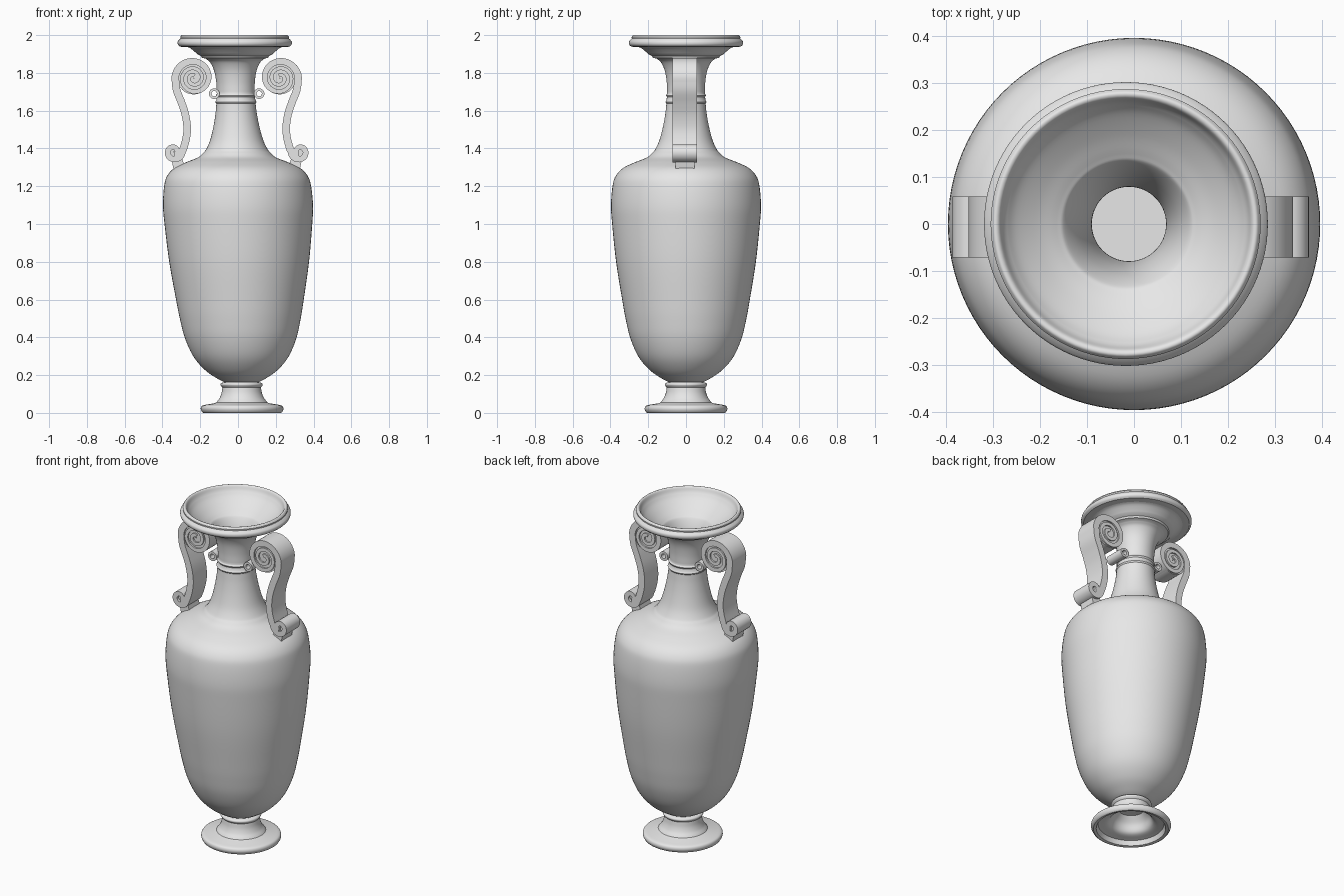
import bpy, bmesh, math
from mathutils import Vector

if "Cube" in bpy.data.objects:
    bpy.data.objects.remove(bpy.data.objects["Cube"])

stone = bpy.data.materials.new("grey stone")
stone.diffuse_color = (0.8, 0.8, 0.8, 1)
stone.use_nodes = True
stone.node_tree.nodes["Principled BSDF"].inputs["Base Color"].default_value = stone.diffuse_color


def finish(name, bm, angle=35):
    me = bpy.data.meshes.new(name)
    bm.to_mesh(me)
    bm.free()
    ob = bpy.data.objects.new(name, me)
    bpy.context.collection.objects.link(ob)
    me.materials.append(stone)
    bpy.ops.object.select_all(action='DESELECT')
    ob.select_set(True)
    bpy.context.view_layer.objects.active = ob
    bpy.ops.object.shade_smooth_by_angle(angle=math.radians(angle))
    return ob


def smooth(pts, n=5):
    """Curve through all points (Catmull-Rom)."""
    p = [Vector(q) for q in pts]
    p = [2 * p[0] - p[1]] + p + [2 * p[-1] - p[-2]]
    out = []
    for i in range(1, len(p) - 2):
        a, b, c, d = p[i - 1:i + 3]
        for k in range(n):
            t = k / n
            out.append(0.5 * (2 * b + (c - a) * t + (2 * a - 5 * b + 4 * c - d) * t * t
                              + (3 * b - a - 3 * c + d) * t ** 3))
    return out + [p[-2]]


def lathe(name, profile, segs=96):
    """Revolve (radius, z) points about an axis that leans slightly to -x."""
    bm = bmesh.new()
    rings = []
    for r, z in profile:
        cx = 0.022 - 0.02 * z
        if r < 1e-5:
            rings.append([bm.verts.new((cx, 0, z))] * segs)
        else:
            rings.append([bm.verts.new((cx + r * math.cos(a), r * math.sin(a), z))
                          for a in (2 * math.pi * j / segs for j in range(segs))])
    for lo, hi in zip(rings, rings[1:]):
        for j in range(segs):
            k = (j + 1) % segs
            quad = list(dict.fromkeys((lo[j], lo[k], hi[k], hi[j])))
            bm.faces.new(quad)
    return finish(name, bm)


# Foot: hollow underside, plate, concave stem and collar
lathe("foot",
      [(0, 0.13)] + smooth([(0.07, 0.125), (0.10, 0.09), (0.125, 0.045), (0.18, 0.03)])
      + [(0.19, 0.003), (0.205, 0.0)]
      + smooth([(0.212, 0.004), (0.219, 0.02), (0.214, 0.036), (0.195, 0.043)], 3)
      + [(0.15, 0.05), (0.135, 0.055)]
      + smooth([(0.13, 0.062), (0.117, 0.08), (0.107, 0.105), (0.102, 0.135)])
      + smooth([(0.107, 0.14), (0.112, 0.149), (0.107, 0.158), (0.09, 0.163)], 3)
      + [(0.09, 0.175)])

# Body: egg-shaped belly up to the shoulder
lathe("body", smooth([
    (0.085, 0.16), (0.125, 0.18), (0.19, 0.225), (0.25, 0.295), (0.293, 0.39),
    (0.318, 0.49), (0.338, 0.6), (0.37, 0.8), (0.391, 1.0), (0.397, 1.1),
    (0.389, 1.2), (0.373, 1.253), (0.335, 1.295), (0.27, 1.327), (0.205, 1.353),
    (0.172, 1.383)]))

# Neck: flare, two raised bands, throat under the rim
lathe("neck",
      smooth([(0.18, 1.375), (0.165, 1.392), (0.142, 1.44), (0.123, 1.51),
              (0.11, 1.58), (0.104, 1.635)])
      + smooth([(0.104, 1.638), (0.109, 1.646), (0.104, 1.654)], 3)
      + [(0.101, 1.672)]
      + smooth([(0.102, 1.674), (0.106, 1.681), (0.101, 1.688)], 3)
      + smooth([(0.1, 1.69), (0.102, 1.75), (0.112, 1.81), (0.132, 1.855), (0.155, 1.875)])
      + [(0.175, 1.88), (0.18, 1.89), (0.2, 1.9)]
      + smooth([(0.205, 1.905), (0.235, 1.93), (0.255, 1.938)], 3))

# Rim: rounded lip, funnel mouth and floor of the throat
lathe("rim",
      [(0.25, 1.937), (0.28, 1.938)]
      + smooth([(0.29, 1.939), (0.301, 1.95), (0.302, 1.965), (0.293, 1.977)], 4)
      + [(0.287, 1.982)]
      + smooth([(0.288, 1.99), (0.28, 2.0), (0.27, 1.997), (0.262, 1.98)], 4)
      + smooth([(0.258, 1.972), (0.235, 1.945), (0.19, 1.91), (0.15, 1.885), (0.132, 1.87),
                (0.108, 1.82), (0.09, 1.75), (0.08, 1.66), (0.08, 1.6)])
      + [(0, 1.6)])

# Handles: scrolled ribbons extruded front to back
MID_Y, OFF_X = -0.006, -0.007


def place(side, x):
    return side * x + OFF_X


def ribbon(name, side, path, half, width):
    bm = bmesh.new()
    secs = []
    for i, p in enumerate(path):
        t = (path[min(i + 1, len(path) - 1)] - path[max(i - 1, 0)]).normalized()
        n = Vector((-t.y, t.x)) * half[i]
        sec = []
        for q, y in ((p + n, -1), (p + n, 1), (p - n, 1), (p - n, -1)):
            sec.append(bm.verts.new((place(side, q.x), MID_Y + y * width / 2, q.y)))
        secs.append(sec)
    for a, b in zip(secs, secs[1:]):
        for j in range(4):
            k = (j + 1) % 4
            bm.faces.new((a[j], a[k], b[k], b[j]))
    bm.faces.new(secs[0])
    bm.faces.new(secs[-1])
    bmesh.ops.recalc_face_normals(bm, faces=bm.faces)
    return finish(name, bm)


def spiral(cx, cz, r0, r1, a0, a1, n):
    return [Vector((cx + r * math.cos(a), cz + r * math.sin(a)))
            for r, a in ((r0 + (r1 - r0) * i / n, a0 + (a1 - a0) * i / n) for i in range(n + 1))]


def drum(name, side, x, z, r, width, hole=0.0, segs=32):
    """Disc or tube lying along y."""
    bm = bmesh.new()
    prof = [(hole, -1), (r, -1), (r, 1), (hole, 1)]
    if hole:
        prof.append(prof[0])
    rings = []
    for rad, y in prof:
        rad = max(rad, 0.001)
        rings.append([bm.verts.new((place(side, x) + rad * math.cos(2 * math.pi * j / segs),
                                    MID_Y + y * width / 2,
                                    z + rad * math.sin(2 * math.pi * j / segs)))
                      for j in range(segs)])
    for a, b in zip(rings, rings[1:]):
        for j in range(segs):
            k = (j + 1) % segs
            bm.faces.new((a[j], a[k], b[k], b[j]))
    bmesh.ops.remove_doubles(bm, verts=bm.verts, dist=0.0003)
    bmesh.ops.recalc_face_normals(bm, faces=bm.faces)
    return finish(name, bm)


for side, tag in ((-1, "left"), (1, "right")):
    low = spiral(0.333, 1.382, 0.012, 0.046, 3.4 * math.pi, math.pi, 40)
    # the lower curl winds anticlockwise inwards, so it is walked from the inside out
    stem = smooth([low[-1], (0.268, 1.45), (0.262, 1.51), (0.272, 1.58), (0.293, 1.645),
                   (0.318, 1.71), (0.325, 1.77)], 6)[1:-1]
    top = spiral(0.228, 1.772, 0.098, 0.014, 0, 4.6 * math.pi, 90)
    path = low + stem + top
    half = ([0.012 + 0.005 * i / 40 for i in range(41)] + [0.02] * len(stem)
            + [max(0.010, 0.02 - 0.010 * i / 35) for i in range(91)])
    ribbon(tag + "_handle", side, path, half, 0.13)
    # recessed core behind the scroll grooves
    drum(tag + "_scroll_core", side, 0.228, 1.772, 0.086, 0.112)
    drum(tag + "_curl_core", side, 0.333, 1.382, 0.034, 0.10)
    # small tube joining the scroll to the neck
    drum(tag + "_neck_tube", side, 0.119, 1.69, 0.028, 0.12, hole=0.014)
    # pad joining the lower curl to the shoulder
    pad = [Vector((0.318, 1.35)), Vector((0.305, 1.295))]
    ribbon(tag + "_handle_pad", side, pad, [0.028, 0.03], 0.10)
